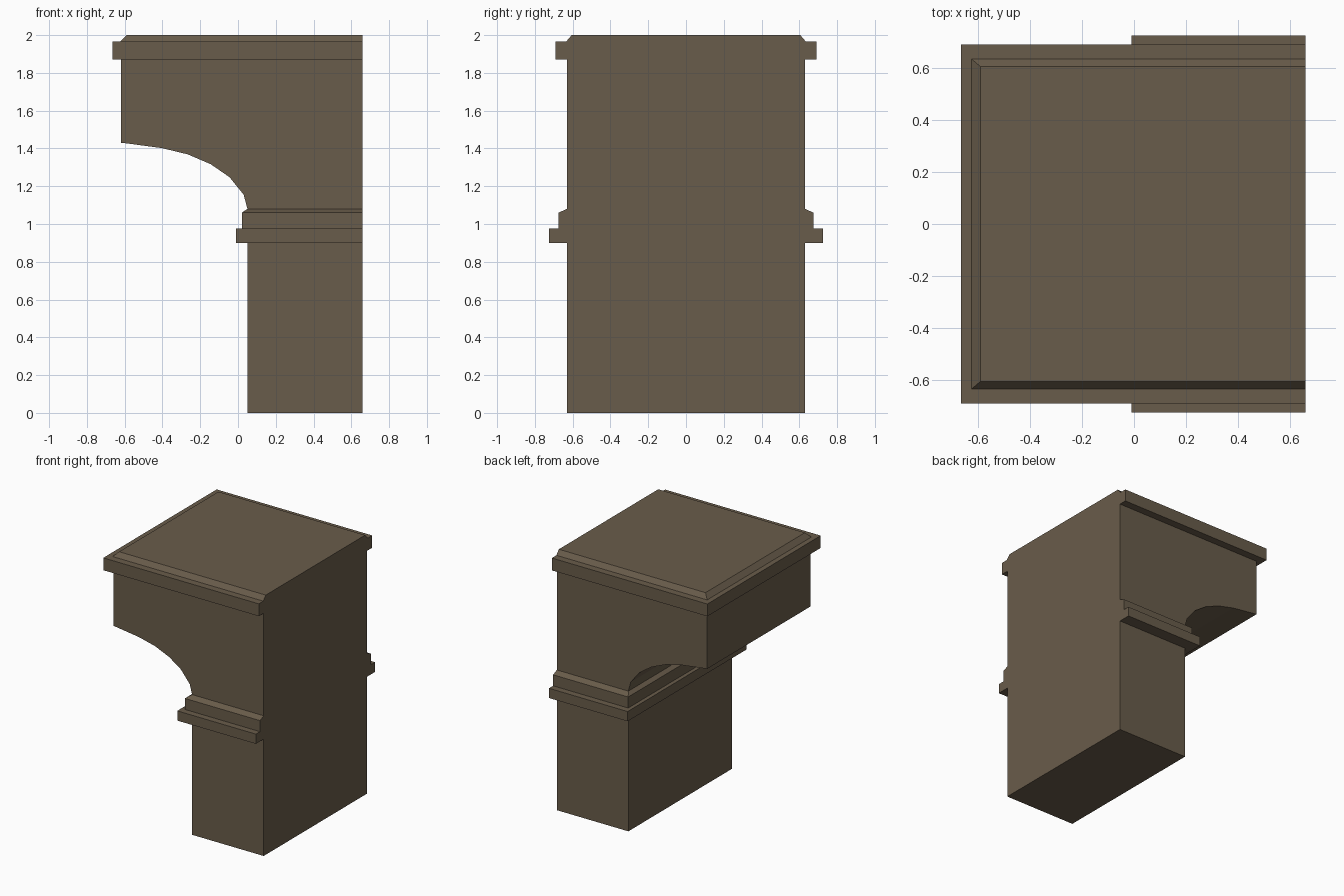
import bpy, bmesh

if "Cube" in bpy.data.objects:
    bpy.data.objects.remove(bpy.data.objects["Cube"])

RIGHT = 0.66      # flat side shared by every part
HALF = 0.63       # half depth of the wall

stone = bpy.data.materials.new("brown stone")
stone.diffuse_color = (0.141, 0.107, 0.069, 1)
stone.use_nodes = True
stone.node_tree.nodes["Principled BSDF"].inputs["Base Color"].default_value = stone.diffuse_color


def finish(bm, name):
    bmesh.ops.recalc_face_normals(bm, faces=bm.faces)
    mesh = bpy.data.meshes.new(name)
    bm.to_mesh(mesh)
    bm.free()
    mesh.materials.append(stone)
    bpy.context.collection.objects.link(bpy.data.objects.new(name, mesh))


def stack(name, rings, bottom=False, top=False):
    """Loft rectangles (z, left x, half depth), flush on the right side."""
    bm = bmesh.new()
    loops = [[bm.verts.new(p) for p in ((RIGHT, -h, z), (x, -h, z), (x, h, z), (RIGHT, h, z))]
             for z, x, h in rings]
    for a, b in zip(loops, loops[1:]):
        for i in range(3):
            bm.faces.new((a[i], a[i + 1], b[i + 1], b[i]))
    bm.faces.new([l[0] for l in loops] + [l[3] for l in reversed(loops)])
    if bottom:
        bm.faces.new(loops[0])
    if top:
        bm.faces.new(loops[-1])
    finish(bm, name)


# Pier
stack("pier", [(0, 0.05, HALF), (0.9, 0.05, HALF)], bottom=True)

# Two-step moulding where the arch springs
stack("impost_moulding", [(0.9, 0.05, HALF), (0.9, -0.01, 0.725), (0.975, -0.01, 0.725),
                          (0.975, 0.02, 0.675), (1.06, 0.02, 0.675), (1.08, 0.05, HALF)])

# Half-arch block: profile extruded through the depth, open where it meets its neighbours
profile = [(RIGHT, 1.08), (RIGHT, 1.87), (-0.62, 1.87), (-0.62, 1.43), (-0.59, 1.427),
           (-0.404, 1.402), (-0.267, 1.369), (-0.145, 1.317), (-0.045, 1.248),
           (0.03, 1.155), (0.05, 1.08)]
bm = bmesh.new()
front, back = ([bm.verts.new((x, y, z)) for x, z in profile] for y in (-HALF, HALF))
bm.faces.new(front)
bm.faces.new(back)
for i in range(len(profile) - 1):
    if i != 1:
        bm.faces.new((front[i], front[i + 1], back[i + 1], back[i]))
finish(bm, "arch_block")

# Coping with projecting ledge and bevelled top
stack("coping", [(1.87, -0.62, HALF), (1.87, -0.665, 0.69), (1.965, -0.665, 0.69),
                 (1.965, -0.625, 0.635), (2.0, -0.59, 0.605)], top=True)
